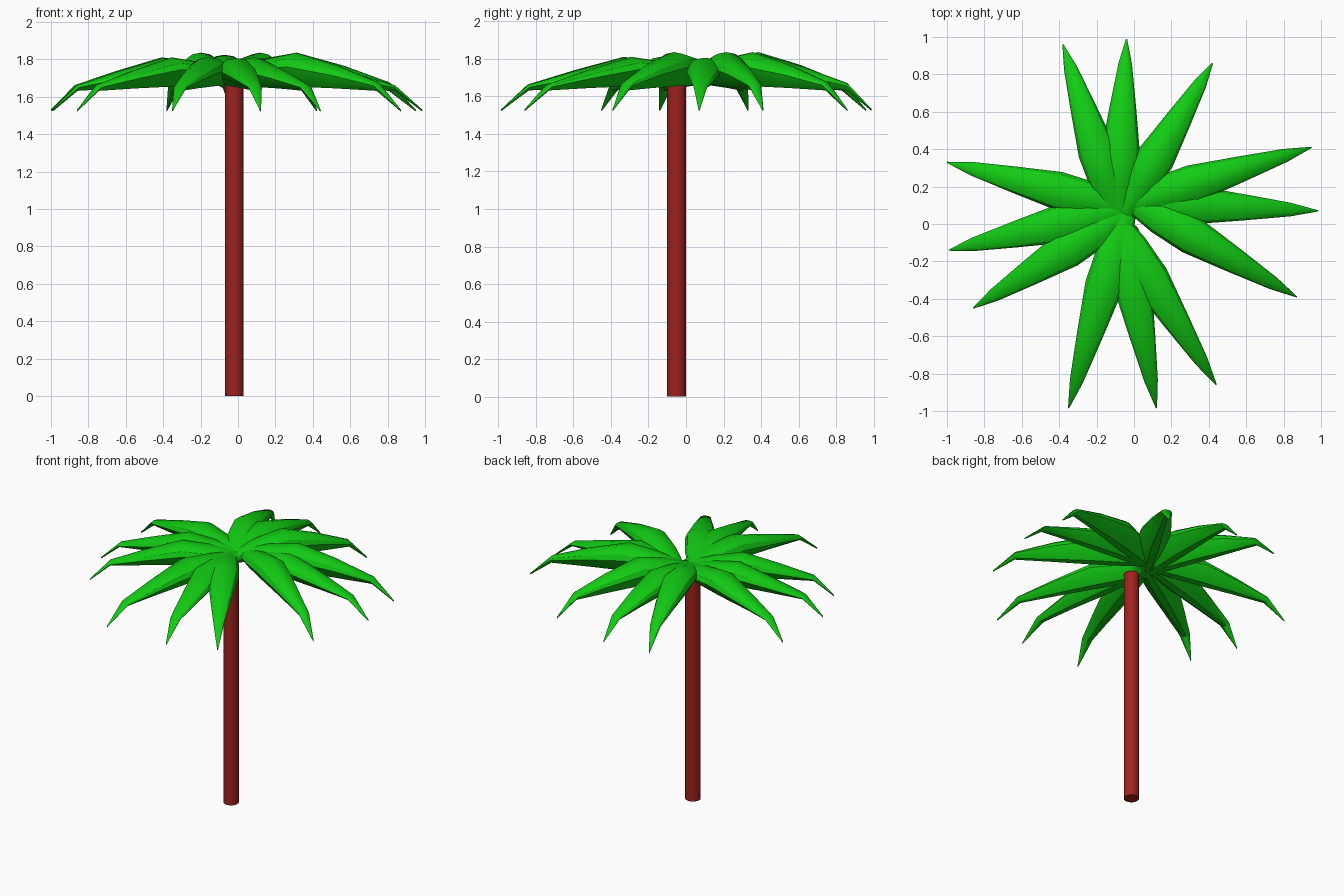
import bpy, bmesh
from mathutils import Vector

if "Cube" in bpy.data.objects:
    bpy.data.objects.remove(bpy.data.objects["Cube"])


def material(name, rgb):
    m = bpy.data.materials.new(name)
    m.diffuse_color = (*rgb, 1)
    m.use_nodes = True
    m.node_tree.nodes["Principled BSDF"].inputs["Base Color"].default_value = m.diffuse_color
    return m


bark = material("bark", (0.34, 0.016, 0.013))
green = material("leaf_green", (0.006, 0.60, 0.007))

# Trunk
bpy.ops.mesh.primitive_cylinder_add(vertices=32, radius=0.05, depth=1.68, location=(-0.02, -0.05, 0.84))
trunk = bpy.context.object
trunk.name = "trunk"
trunk.data.materials.append(bark)
bpy.ops.object.shade_smooth_by_angle()

# Frond stations: fraction of length, half width, bottom z, top z
STATIONS = [(0.0, 0.06, 1.67, 1.75), (0.18, 0.092, 1.662, 1.795), (0.37, 0.102, 1.655, 1.825),
            (0.62, 0.07, 1.645, 1.755), (0.86, 0.036, 1.632, 1.672), (1.0, 0.003, 1.522, 1.532)]
# Arched cross-section, narrow underneath: side, height (0 bottom, 1 top)
SECTION = [(0.25, 0.0), (0.75, 0.3), (1.0, 0.58), (0.85, 0.8), (0.48, 0.95), (0, 1),
           (-0.48, 0.95), (-0.85, 0.8), (-1.0, 0.58), (-0.75, 0.3), (-0.25, 0.0)]


def frond(index, root, tip, lift):
    root = Vector(root)
    d = Vector(tip) - root
    side = Vector((-d.y, d.x)).normalized()
    bm = bmesh.new()
    rings = []
    for t, w, z0, z1 in STATIONS:
        z1 += lift * min(1, 4 * t * (1 - t))
        ring = []
        for s, h in SECTION:
            p = root + d * t + side * (w * s)
            ring.append(bm.verts.new((p.x, p.y, z0 + (z1 - z0) * h)))
        rings.append(ring)
    n = len(SECTION)
    for a, b in zip(rings, rings[1:]):
        for i in range(n):
            j = (i + 1) % n
            bm.faces.new((a[i], a[j], b[j], b[i]))
    bm.faces.new(rings[0])
    bm.faces.new(rings[-1])
    bmesh.ops.recalc_face_normals(bm, faces=bm.faces)
    mesh = bpy.data.meshes.new("frond")
    bm.to_mesh(mesh)
    bm.free()
    mesh.materials.append(green)
    ob = bpy.data.objects.new(f"frond_{index}", mesh)
    bpy.context.collection.objects.link(ob)
    bpy.ops.object.select_all(action='DESELECT')
    ob.select_set(True)
    bpy.context.view_layer.objects.active = ob
    bpy.ops.object.shade_smooth_by_angle(angle=0.5)


# Crown: root and tip of each frond seen from above, and its extra height
FRONDS = [((-0.09, 0.05), (-0.38, 0.96), 0.012), ((-0.09, 0.05), (-0.04, 0.99), 0.0),
          ((-0.06, 0.06), (0.42, 0.86), 0.012), ((-0.06, 0.10), (0.95, 0.41), 0.012),
          ((-0.06, 0.12), (0.985, 0.07), -0.02), ((-0.02, 0.13), (0.87, -0.39), 0.012),
          ((-0.12, 0.04), (0.44, -0.86), -0.015), ((-0.08, 0.05), (0.12, -0.985), -0.02),
          ((-0.05, 0.05), (-0.35, -0.985), -0.015), ((-0.06, 0.05), (-0.86, -0.45), -0.015),
          ((-0.06, 0.08), (-0.99, -0.14), -0.02), ((-0.06, 0.09), (-1.0, 0.33), -0.015)]
for k, (root, tip, lift) in enumerate(FRONDS):
    frond(k + 1, root, tip, lift)
